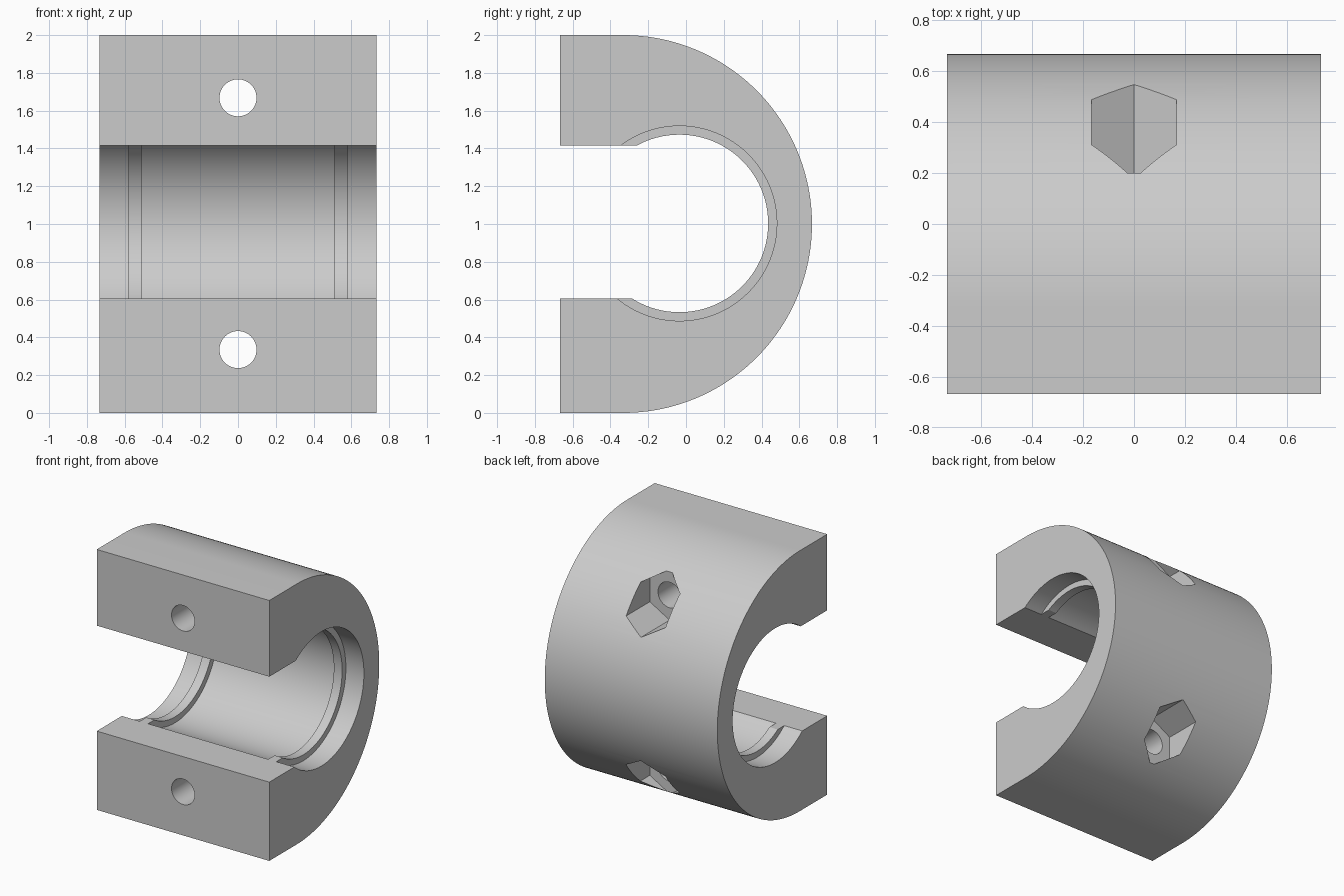
import bpy, bmesh, math
from mathutils import Matrix, Vector

cube = bpy.data.objects.get("Cube")
if cube:
    bpy.data.objects.remove(cube, do_unlink=True)

HALF_W = 0.733            # half length along x
BACK_Y, FRONT_Y = 0.667, -0.667
BORE = Vector((0, -0.035, 1.003))
R_BORE, R_RIB = 0.516, 0.47
BOLT_Z = (0.335, 1.668)


def make_object(name, bm):
    bmesh.ops.recalc_face_normals(bm, faces=bm.faces)
    mesh = bpy.data.meshes.new(name)
    bm.to_mesh(mesh)
    bm.free()
    obj = bpy.data.objects.new(name, mesh)
    bpy.context.collection.objects.link(obj)
    return obj


def prism_y(name, sides, radius, y0, y1, z, turn=0.0):
    """Regular prism lying along y."""
    bm = bmesh.new()
    place = (Matrix.Translation((0, (y0 + y1) / 2, z))
             @ Matrix.Rotation(math.pi / 2, 4, 'X') @ Matrix.Rotation(turn, 4, 'Z'))
    bmesh.ops.create_cone(bm, cap_ends=True, segments=sides, radius1=radius,
                          radius2=radius, depth=y1 - y0, matrix=place)
    return make_object(name, bm)


# Clamp body: D-shaped profile extruded along x
bm = bmesh.new()
centre_y, steps = BACK_Y - 1, 96
arc = [math.pi * (i / steps - 0.5) for i in range(steps + 1)]
outline = [(FRONT_Y, 0)] + [(centre_y + math.cos(a), 1 + math.sin(a)) for a in arc] + [(FRONT_Y, 2)]
face = bm.faces.new([bm.verts.new((-HALF_W, y, z)) for y, z in outline])
top = bmesh.ops.extrude_face_region(bm, geom=[face])
bmesh.ops.translate(bm, vec=(2 * HALF_W, 0, 0),
                    verts=[v for v in top["geom"] if isinstance(v, bmesh.types.BMVert)])
body = make_object("clamp_body", bm)

cutters = []

# Bore with two raised ribs: stepped profile turned about x
half = [(0.51, R_BORE), (0.51, R_RIB), (0.58, R_RIB), (0.58, R_BORE), (1, R_BORE), (1, 0)]
profile = [(-x, r) for x, r in reversed(half)] + half
bm = bmesh.new()
verts = [bm.verts.new(BORE + Vector((x, 0, r))) for x, r in profile]
edges = [bm.edges.new(pair) for pair in zip(verts, verts[1:])]
bmesh.ops.spin(bm, geom=verts + edges, cent=BORE, axis=(1, 0, 0),
               angle=2 * math.pi, steps=96, use_merge=True)
bmesh.ops.remove_doubles(bm, verts=bm.verts, dist=0.0001)
cutters.append(make_object("bore_cutter", bm))

# Front slot
bm = bmesh.new()
bmesh.ops.create_cube(bm, size=1, matrix=Matrix.Translation((0, -0.535, 1.01))
                      @ Matrix.Diagonal((3, 1, 0.81, 1)))
cutters.append(make_object("slot_cutter", bm))

# Bolt holes and hexagonal nut pockets
for z in BOLT_Z:
    cutters.append(prism_y("bolt_hole_cutter", 48, 0.098, -1, 0.3, z))
    cutters.append(prism_y("nut_pocket_cutter", 6, 0.193, 0.2, 1, z))

# Cut the body, then discard the cutters
for cutter in cutters:
    cutter.hide_render = True
    mod = body.modifiers.new(cutter.name, 'BOOLEAN')
    mod.operation, mod.solver, mod.object = 'DIFFERENCE', 'EXACT', cutter
bpy.context.view_layer.update()
result = bpy.data.meshes.new_from_object(body.evaluated_get(bpy.context.evaluated_depsgraph_get()))
body.modifiers.clear()
body.data = result
for cutter in cutters:
    bpy.data.objects.remove(cutter, do_unlink=True)

# Single grey material
grey = bpy.data.materials.new("plain_grey")
grey.use_nodes = True
colour = (0.6, 0.6, 0.6, 1)
grey.diffuse_color = colour
grey.node_tree.nodes["Principled BSDF"].inputs["Base Color"].default_value = colour
body.data.materials.clear()
body.data.materials.append(grey)

for obj in bpy.context.selected_objects:
    obj.select_set(False)
body.select_set(True)
bpy.context.view_layer.objects.active = body
bpy.ops.object.shade_smooth_by_angle(angle=math.radians(25))
